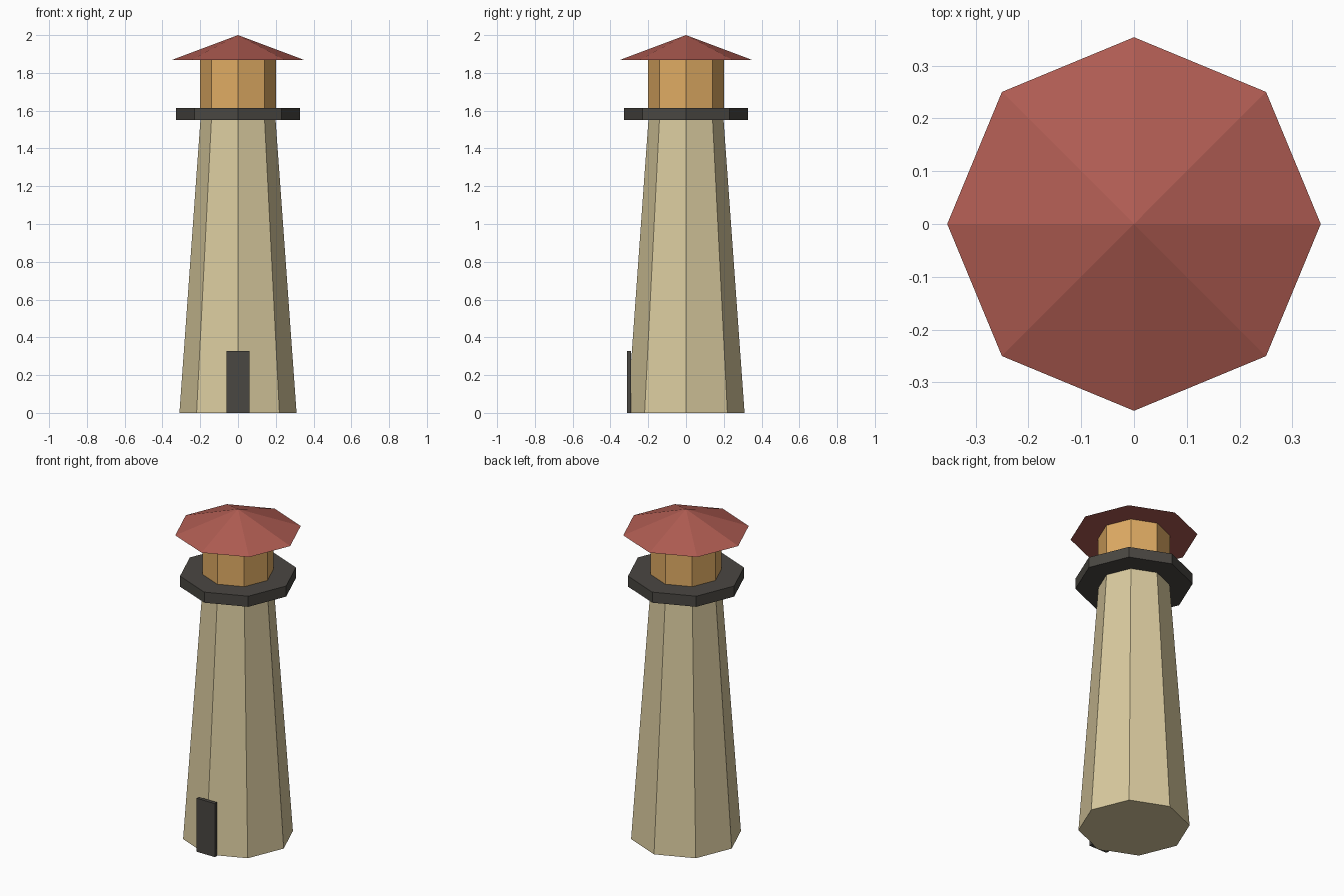
import bpy

if "Cube" in bpy.data.objects:
    bpy.data.objects.remove(bpy.data.objects["Cube"])


def material(name, r, g, b):
    """Flat colour from sRGB bytes, stored as linear values."""
    m = bpy.data.materials.new(name)
    lin = [((c / 255 + 0.055) / 1.055) ** 2.4 for c in (r, g, b)]
    m.diffuse_color = (*lin, 1)
    m.use_nodes = True
    m.node_tree.nodes["Principled BSDF"].inputs["Base Color"].default_value = m.diffuse_color
    return m


def octagon(name, r_bottom, r_top, z0, z1, mat):
    """Eight-sided tapered solid with corners on the x and y axes."""
    bpy.ops.mesh.primitive_cone_add(vertices=8, radius1=r_bottom, radius2=r_top,
                                    depth=z1 - z0, location=(0, 0, (z0 + z1) / 2))
    ob = bpy.context.object
    ob.name = name
    ob.data.materials.append(mat)
    return ob


stone = material("pale stone", 218, 203, 159)
charcoal = material("charcoal", 74, 71, 66)
amber = material("amber glass", 224, 172, 100)
red = material("roof red", 175, 92, 82)

# Stacked tower parts
octagon("tower", 0.31, 0.199, 0.0, 1.55, stone)
octagon("gallery", 0.327, 0.327, 1.55, 1.615, charcoal)
octagon("lantern_room", 0.2, 0.2, 1.615, 1.867, amber)
octagon("roof", 0.354, 0.0, 1.867, 2.0, red)

# Thin door slab standing against the front corner
bpy.ops.mesh.primitive_cube_add(size=1, location=(0, -0.301, 0.164))
door = bpy.context.object
door.name = "door"
door.scale = (0.124, 0.021, 0.328)
bpy.ops.object.transform_apply(location=False, rotation=False, scale=True)
door.data.materials.append(charcoal)
